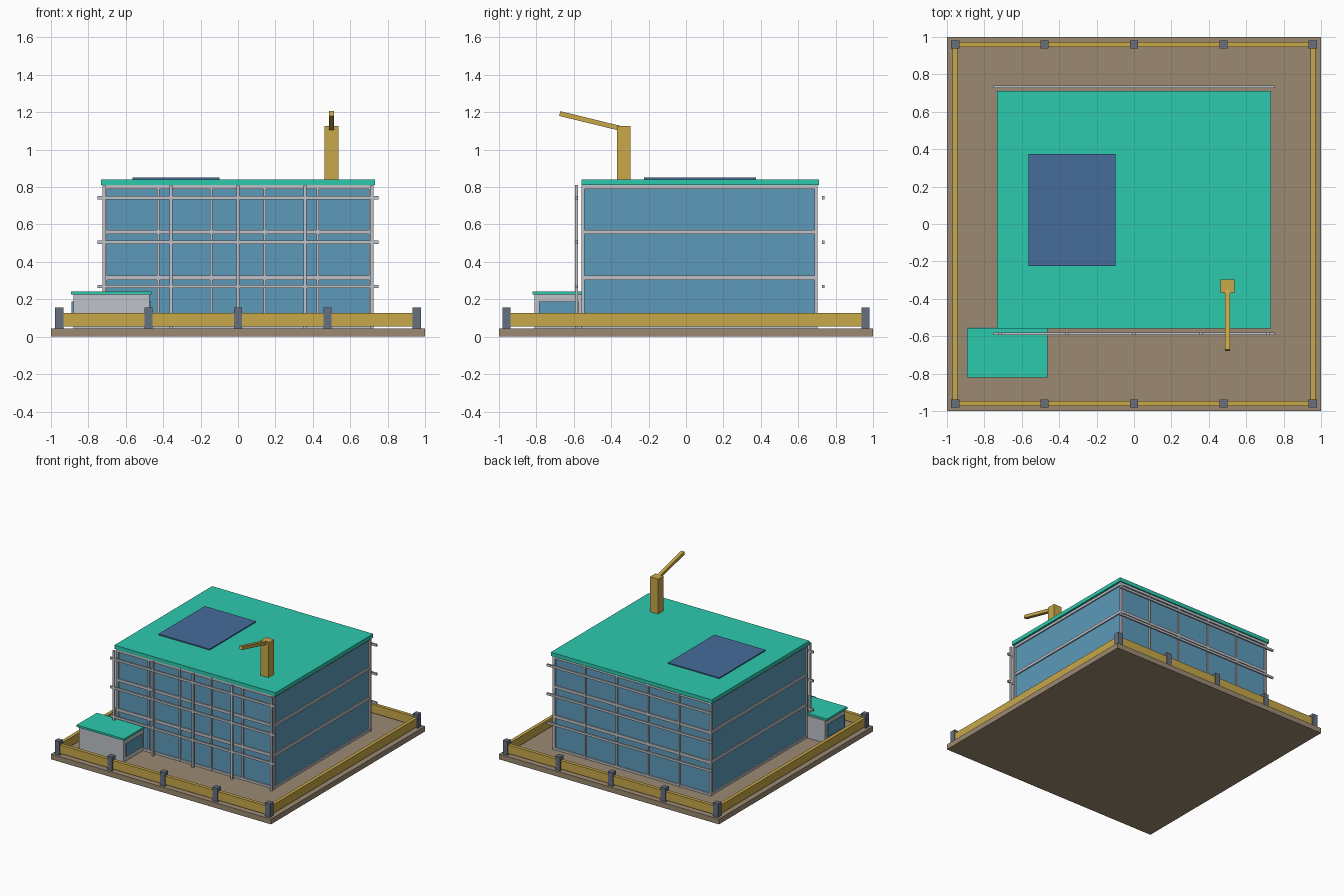
import bpy
from mathutils import Vector

cube = bpy.data.objects.get("Cube")
if cube:
    bpy.data.objects.remove(cube, do_unlink=True)


def material(name, code):
    """Flat material from an sRGB hex code, stored as linear values."""
    srgb = [int(code[i:i + 2], 16) / 255 for i in (0, 2, 4)]
    rgba = [((c + 0.055) / 1.055) ** 2.4 if c > 0.04 else c / 12.92 for c in srgb] + [1]
    mat = bpy.data.materials.new(name)
    mat.use_nodes = True
    mat.diffuse_color = rgba
    mat.node_tree.nodes["Principled BSDF"].inputs["Base Color"].default_value = rgba
    return mat


earth = material("earth brown", "9C8A72")
yellow = material("barrier yellow", "C8A84A")
slate = material("post slate", "667080")
glass = material("glass blue", "5C9ABA")
grey = material("frame grey", "C0C2C8")
teal = material("roof teal", "2DCAAE")
navy = material("panel navy", "456C9A")


def box(name, x, y, z, mat):
    """Box spanning the given (low, high) range on each axis."""
    bpy.ops.mesh.primitive_cube_add(size=1)
    obj = bpy.context.object
    obj.name = name
    spans = (x, y, z)
    size = [hi - lo for lo, hi in spans]
    mid = [(hi + lo) / 2 for lo, hi in spans]
    for v in obj.data.vertices:
        v.co = [c * s for c, s in zip(v.co, size)]
    obj.location = mid
    obj.data.materials.append(mat)
    return obj


def around(c, half):
    return (c - half, c + half)


GROUND = 0.043
LEFT, FRONT, BACK = 0.715, -0.555, 0.70

# Site slab
box("ground_slab", (-1, 1), (-1, 1), (0, GROUND), earth)

# Barrier fence with posts along front and back
rail_z = (0.055, 0.126)
for side, label in ((-1, "front"), (1, "back")):
    box(label + "_barrier", (-0.955, 0.955), around(side * 0.96, 0.014), rail_z, yellow)
    for i in range(-2, 3):
        x = i * 0.478
        box(label + "_barrier_post", around(x, 0.022), around(side * 0.96, 0.022),
            (GROUND, 0.155), slate)
for side, label in ((-1, "right"), (1, "left")):
    box(label + "_barrier", around(side * 0.957, 0.014), (-0.955, 0.955), rail_z, yellow)

# Glazed building core
box("glass_core", (-0.705, 0.705), (FRONT + 0.01, BACK - 0.01), (GROUND, 0.81), glass)

# Floor bands wrapping the building
for z in ((GROUND, 0.06), (0.302, 0.326), (0.548, 0.57), (0.79, 0.812)):
    box("floor_band", (-LEFT, LEFT), (FRONT, BACK), z, grey)

# Corner columns
for x in (-0.71, 0.71):
    for y in (FRONT + 0.005, BACK - 0.005):
        box("corner_column", around(x, 0.01), around(y, 0.008), (GROUND, 0.81), grey)

# Window mullions on front and back
for y in (FRONT + 0.006, BACK - 0.006):
    for x in (-0.427, -0.143, 0.143, 0.427):
        box("mullion", around(x, 0.007), around(y, 0.008), (GROUND, 0.81), grey)

# Roof and solar panel
box("main_roof", (-0.732, 0.732), (-0.558, 0.71), (0.81, 0.841), teal)
box("solar_panel", (-0.565, -0.1), (-0.225, 0.375), (0.841, 0.85), navy)

# Scaffold: poles at the front, rails at front and back
for i in range(-2, 3):
    box("scaffold_pole", around(i * 0.358, 0.008), around(-0.586, 0.008),
        (GROUND, 0.812), grey)
for z in (0.268, 0.505, 0.742):
    for y, label in ((-0.586, "front"), (0.733, "back")):
        box(label + "_scaffold_rail", (-0.75, 0.75), around(y, 0.007), around(z, 0.009), grey)

# Entrance annex with side windows
box("annex_walls", (-0.88, -0.473), (-0.81, -0.55), (GROUND, 0.226), grey)
box("annex_roof", (-0.893, -0.462), (-0.82, -0.557), (0.226, 0.242), teal)
for x in (-0.881, -0.472):
    box("annex_window", around(x, 0.008), (-0.785, -0.575), (0.085, 0.187), glass)

# Rooftop crane: mast and raised jib
box("crane_mast", (0.463, 0.537), (-0.37, -0.298), (0.841, 1.127), yellow)
base, tip = Vector((0.5, -0.335, 1.11)), Vector((0.5, -0.675, 1.193))
length = (tip - base).length
jib = box("crane_jib", around(0, 0.014), around(0, length / 2), around(0, 0.013), yellow)
jib.location = (base + tip) / 2
jib.rotation_mode = 'QUATERNION'
jib.rotation_quaternion = Vector((0, -1, 0)).rotation_difference(tip - base)
